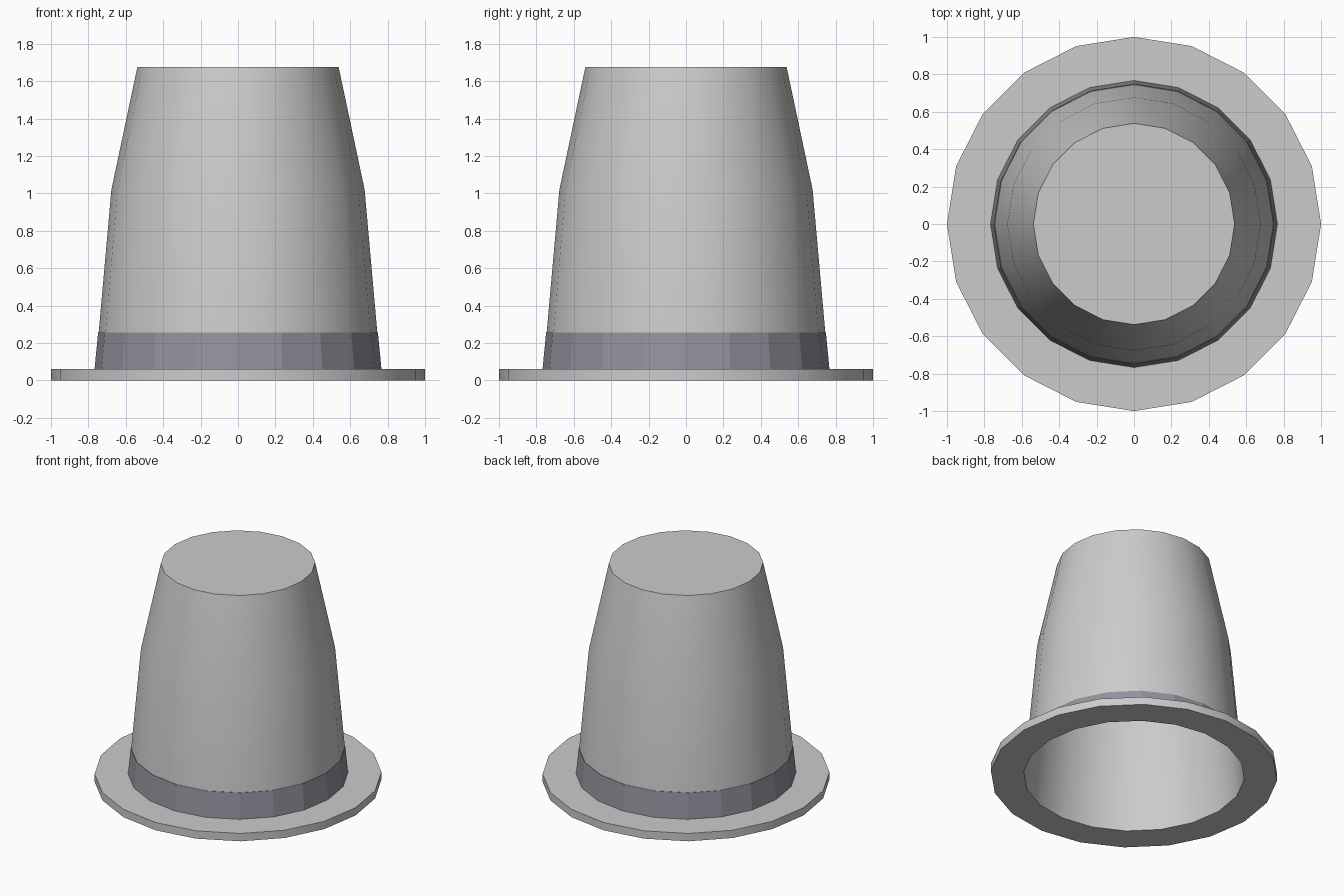
import bpy, bmesh
from math import sin, cos, tau, radians

if "Cube" in bpy.data.objects:
    bpy.data.objects.remove(bpy.data.objects["Cube"])

SIDES = 20


def lathe(name, profile, cap=False, smooth=True):
    """Revolve an (r, z) profile into a 20-sided surface, optionally closing the end."""
    bm = bmesh.new()
    rings = [[bm.verts.new((r * cos(tau * k / SIDES), r * sin(tau * k / SIDES), z))
              for k in range(SIDES)] for r, z in profile]
    for a, b in zip(rings, rings[1:]):
        for k in range(SIDES):
            n = (k + 1) % SIDES
            bm.faces.new((a[k], a[n], b[n], b[k]))
    if cap:
        bm.faces.new(rings[-1])
    mesh = bpy.data.meshes.new(name)
    bm.to_mesh(mesh)
    bm.free()
    ob = bpy.data.objects.new(name, mesh)
    bpy.context.collection.objects.link(ob)
    if smooth:
        bpy.ops.object.select_all(action='DESELECT')
        ob.select_set(True)
        bpy.context.view_layer.objects.active = ob
        bpy.ops.object.shade_smooth_by_angle(angle=radians(30))
    return ob


# Tapered hollow crown, open underneath, with a flat top
lathe("crown", [(0.77, 0), (0.764, 0.06), (0.745, 0.255), (0.677, 1.02), (0.538, 1.675)], cap=True)

# Flat brim ring
lathe("brim", [(0.77, 0), (1, 0), (1, 0.06), (0.764, 0.06)])

# Dark band hugging the base of the crown
band = lathe("band", [(0.767, 0.06), (0.748, 0.255), (0.745, 0.255)], smooth=False)
mat = bpy.data.materials.new("band_dark")
mat.diffuse_color = (0.29, 0.29, 0.34, 1)
mat.use_nodes = True
mat.node_tree.nodes["Principled BSDF"].inputs["Base Color"].default_value = mat.diffuse_color
band.data.materials.append(mat)
